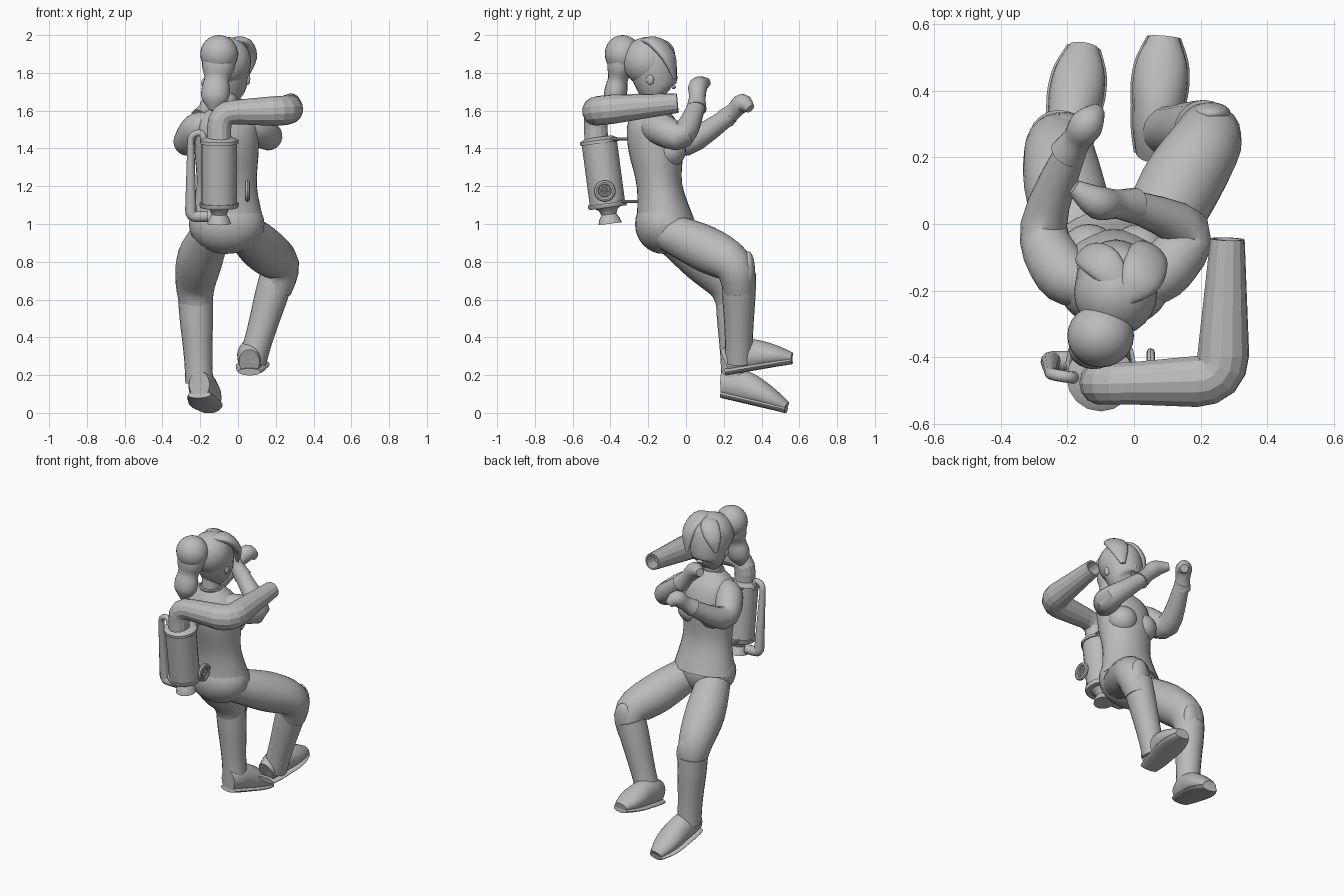
import bpy, bmesh, math
from mathutils import Vector

if "Cube" in bpy.data.objects:
    bpy.data.objects.remove(bpy.data.objects["Cube"])

grey = bpy.data.materials.new("plain_grey")
grey.use_nodes = True
grey.diffuse_color = (0.5, 0.5, 0.5, 1)
grey.node_tree.nodes["Principled BSDF"].inputs["Base Color"].default_value = grey.diffuse_color


def finish(obj, name, smooth=True):
    """Name the part, colour it and shade it."""
    obj.name = obj.data.name = name
    obj.data.materials.append(grey)
    bpy.ops.object.select_all(action='DESELECT')
    obj.select_set(True)
    bpy.context.view_layer.objects.active = obj
    if smooth:
        bpy.ops.object.shade_smooth_by_angle(angle=math.radians(40))


def refine(rings, steps):
    """Smoothly interpolate the rings with a cardinal spline."""
    result = []
    last = len(rings) - 1
    for index in range(last):
        before, start, end, after = (rings[max(0, min(last, index + k))] for k in (-1, 0, 1, 2))
        for step in range(steps):
            t = step / steps
            ease = t * t * (3 - 2 * t)
            leave = t * (1 - t) ** 2 / 2
            arrive = t * t * (t - 1) / 2
            result.append([q + ease * (r - q) + leave * (r - p) + arrive * (s - q)
                           for p, q, r, s in zip(before, start, end, after)])
    return result + [rings[-1]]


def loft(name, path, widths, flat=1, sides=20, steps=4, smooth=True, hollow=0):
    """Sweep ellipses along a path; a two-point path is divided evenly among the widths."""
    points = [Vector(point) for point in path]
    if len(points) == 2:
        pieces = len(widths) - 1
        points = [points[0].lerp(points[1], k / pieces) for k in range(pieces + 1)]
    flats = flat if isinstance(flat, list) else [flat] * len(widths)
    rings = [[*point, width, width * ratio] for point, width, ratio in zip(points, widths, flats)]
    rings = refine(rings, steps)
    points = [Vector(ring[:3]) for ring in rings]
    bm = bmesh.new()
    side = Vector((1, 0, 0))
    loops = []
    for index, (point, ring) in enumerate(zip(points, rings)):
        ahead = points[min(index + 1, len(points) - 1)]
        along = (ahead - points[max(index - 1, 0)]).normalized()
        side = (side - along * side.dot(along)).normalized()
        other = along.cross(side)
        angles = [math.tau * k / sides for k in range(sides)]
        loops.append([bm.verts.new(point + side * math.cos(angle) * ring[3]
                                   + other * math.sin(angle) * ring[4]) for angle in angles])
    for lower, upper in zip(loops, loops[1:]):
        for k in range(sides):
            bm.faces.new((lower[k - 1], lower[k], upper[k], upper[k - 1]))
    bm.faces.new(loops[0])
    cap = bm.faces.new(loops[-1])
    bmesh.ops.recalc_face_normals(bm, faces=bm.faces)
    if hollow:
        bmesh.ops.inset_region(bm, faces=[cap], thickness=.01)
        bmesh.ops.inset_region(bm, faces=[cap], thickness=.001, depth=-hollow)
    mesh = bpy.data.meshes.new(name)
    bm.to_mesh(mesh)
    bm.free()
    obj = bpy.data.objects.new(name, mesh)
    bpy.context.collection.objects.link(obj)
    finish(obj, name, smooth)


def ball(name, place, size):
    bpy.ops.mesh.primitive_uv_sphere_add(segments=24, ring_count=16, location=place)
    bpy.context.object.scale = size
    finish(bpy.context.object, name)


def hoop(name, place, radius, thick, turn=0):
    bpy.ops.mesh.primitive_torus_add(major_radius=radius, minor_radius=thick, major_segments=24,
                                     minor_segments=8, location=place, rotation=(0, turn, 0))
    finish(bpy.context.object, name)


def rounded(corners, cut):
    """Replace each inner corner of a path with a short curve."""
    corners = [Vector(corner) for corner in corners]
    path = [corners[0]]
    for before, corner, after in zip(corners, corners[1:], corners[2:]):
        start = corner + (before - corner).normalized() * cut
        end = corner + (after - corner).normalized() * cut
        for k in range(5):
            t = k / 4
            path.append(start.lerp(corner, t).lerp(corner.lerp(end, t), t))
    return path + [corners[-1]]


def glove(name, wrist, knuckles, fingertip):
    """Bent fist with a raised cuff."""
    wrist, knuckles = Vector(wrist), Vector(knuckles)
    loft(name, [wrist, wrist.lerp(knuckles, .5), knuckles, fingertip], [.054, .044, .05, .025])


def boot(side, knee, ankle, heel, toe):
    """Tapered shaft, knee guard and rounded shoe on a wider sole."""
    loft(side + "_boot", [knee, ankle], [.092, .088, .08, .074, .074])
    ball(side + "_knee_guard", Vector(knee) + Vector((.02, .05, .02)), (.06, .035, .1))
    widths = [.055, .07, .076, .082, .074, .045]
    heights = [.07, .085, .083, .07, .052, .03]
    line = [Vector(heel).lerp(Vector(toe), k / 5) for k in range(6)]
    upper = [point + Vector((0, 0, height)) for point, height in zip(line, heights)]
    loft(side + "_shoe", upper, widths, flat=[h / w for h, w in zip(heights, widths)])
    loft(side + "_sole", [point + Vector((0, 0, .017)) for point in line],
         [width + .006 for width in widths], flat=[.017 / width for width in widths])


# Torso, pelvis and neck
middle = -.06
spine = [(-.11, 1), (-.14, 1.2), (-.16, 1.4), (-.185, 1.54), (-.195, 1.63)]
loft("shirt", [(middle, y, z) for y, z in spine], [.2, .16, .17, .16, .065],
     flat=[.78, .75, .85, .8, 1], sides=32)
ball("pelvis", (middle, -.12, 1), (.2, .15, .158))
for side, offset in (("left", .075), ("right", -.075)):
    ball(side + "_bust", (middle + offset, -.09, 1.39), (.09, .09, .09))
loft("neck", [(middle, -.2, 1.58), (middle, -.19, 1.75)], [.06, .057, .06])
hoop("collar", (middle, -.195, 1.625), .062, .01)

# Head and face
face = -.055
profile = [(-.12, 1.675), (-.145, 1.71), (-.175, 1.83), (-.19, 1.93), (-.19, 1.98)]
loft("head", [(face, y, z) for y, z in profile], [.05, .095, .12, .1, .01],
     flat=1.05, sides=24)
ball("nose", (face, -.06, 1.775), (.015, .015, .02))
ball("lips", (face, -.065, 1.725), (.025, .012, .01))
for side, offset in (("left", .108), ("right", -.108)):
    ball(side + "_ear", (face + offset, -.19, 1.765), (.012, .02, .028))

# Hair with swept fringe and ponytail
ball("hair_cap", (face, -.205, 1.86), (.125, .13, .13))
loft("left_fringe", [(-.03, -.22, 1.97), (.02, -.16, 1.96), (.045, -.09, 1.88), (.035, -.06, 1.77)],
     [.03, .065, .06, .015], flat=.45)
loft("right_fringe", [(-.03, -.2, 1.97), (-.09, -.12, 1.95), (-.14, -.09, 1.88), (-.16, -.09, 1.8)],
     [.03, .055, .045, .01], flat=.45)
ball("ponytail_bun", (-.1, -.335, 1.9), (.1, .095, .1))
loft("ponytail", [(-.1, -.34, 1.88), (-.13, -.39, 1.6)],
     [.09, .085, .066, .075, .068, .02], flat=.8)

# Arms and gloves
arm_widths = [.075, .085, .07, .045]
loft("left_arm", [(.03, -.18, 1.52), (.1, -.13, 1.5), (.16, -.02, 1.47), (-.02, .06, 1.63)],
     arm_widths)
glove("left_glove", (0, .055, 1.61), (-.11, .065, 1.73), (-.18, .11, 1.75))
loft("right_arm", [(-.15, -.18, 1.52), (-.22, -.14, 1.5), (-.27, 0, 1.43), (-.18, .24, 1.58)],
     arm_widths)
glove("right_glove", (-.2, .21, 1.56), (-.14, .3, 1.64), (-.11, .34, 1.61))

# Legs, boots and feet
leg_widths = [.1, .122, .105, .08]
loft("left_thigh", [(.03, -.1, .96), (.13, .1, .87), (.22, .25, .78), (.2, .28, .64)], leg_widths)
boot("left", knee=(.21, .28, .735), ankle=(.075, .28, .27), heel=(.06, .21, .2), toe=(.09, .56, .26))
loft("right_thigh", [(-.14, -.1, .96), (-.2, .08, .82), (-.225, .22, .68), (-.22, .25, .54)],
     leg_widths)
boot("right", knee=(-.225, .25, .6), ankle=(-.205, .26, .16), heel=(-.205, .19, .08), toe=(-.15, .53, 0))

# Back tank with rims and exhaust nozzle
top, base = Vector((-.1, -.46, 1.44)), Vector((-.1, -.415, 1.1))


def tank_part(name, start, end, widths):
    loft(name, [base.lerp(top, start), base.lerp(top, end)], widths, sides=16, steps=1)


tank_part("tank", 0, 1, [.094, .094])
tank_part("tank_top_rim", .96, 1.06, [.102, .102, .07])
tank_part("tank_base_rim", -.04, .03, [.098, .105, .105])
tank_part("nozzle", -.29, 0, [.062, .055, .04, .05, .09])

# Large bent pipe leading past the shoulder to the open barrel
bends = [(-.1, -.475, 1.43), (-.1, -.48, 1.59), (.265, -.47, 1.6), (.28, -.045, 1.64)]
loft("launcher_pipe", rounded(bends, cut=.08), [.064] * 6 + [.078] * 5 + [.052],
     sides=14, steps=1, smooth=False, hollow=.08)

# Thin side hose
bends = [(-.17, -.46, 1.4), (-.19, -.46, 1.49), (-.25, -.45, 1.47), (-.25, -.41, 1.04), (-.16, -.41, 1.04)]
loft("side_hose", rounded(bends, cut=.03), [.018] * 11 + [.03] * 6, sides=12, steps=1)

# Valve wheel with spokes and stem
hub = Vector((.05, -.43, 1.175))
hoop("valve_wheel", hub, .045, .013, turn=math.pi / 2)
hoop("valve_inner_ring", hub, .025, .008, turn=math.pi / 2)
for k in range(4):
    angle = math.pi * k / 4
    spoke = Vector((0, math.cos(angle), math.sin(angle))) * .05
    loft("valve_spoke", [hub - spoke, hub + spoke], [.007, .007], sides=6, steps=1)
loft("valve_stem", [hub - Vector((.08, 0, 0)), hub], [.012, .012], sides=8, steps=1)

# Thin brackets joining the tank to the back
for label, y, z in (("upper", -.4, 1.45), ("lower", -.36, 1.12)):
    for x in (-.15, -.03):
        loft(label + "_bracket", [(x, y, z), (x, -.23, z)], [.008, .008], sides=8, steps=1)
